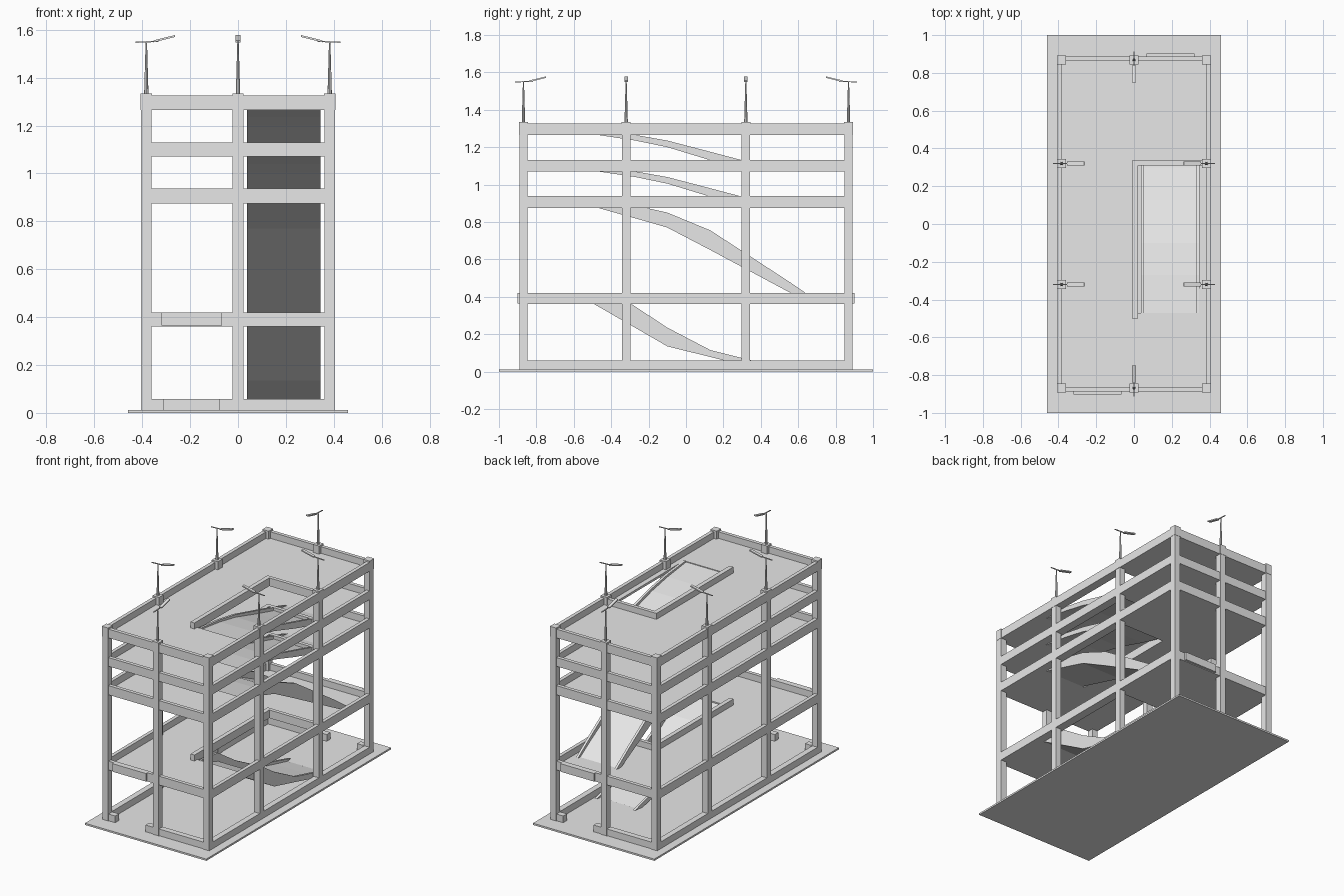
import bpy, bmesh
from math import atan2
from mathutils import Vector, Matrix

cube = bpy.data.objects.get("Cube")
if cube:
    bpy.data.objects.remove(cube, do_unlink=True)

concrete = bpy.data.materials.new("light_grey_concrete")
concrete.use_nodes = True
GREY = (0.8, 0.8, 0.8, 1)
concrete.diffuse_color = GREY
concrete.node_tree.nodes["Principled BSDF"].inputs["Base Color"].default_value = GREY


def finish(name, bm):
    bmesh.ops.recalc_face_normals(bm, faces=bm.faces)
    mesh = bpy.data.meshes.new(name)
    bm.to_mesh(mesh)
    bm.free()
    mesh.materials.append(concrete)
    obj = bpy.data.objects.new(name, mesh)
    bpy.context.collection.objects.link(obj)
    return obj


def add_box(bm, x0, x1, y0, y1, z0, z1):
    size = Matrix.Diagonal((x1 - x0, y1 - y0, z1 - z0, 1))
    mid = Matrix.Translation(((x0 + x1) / 2, (y0 + y1) / 2, (z0 + z1) / 2))
    bmesh.ops.create_cube(bm, size=1, matrix=mid @ size)


def boxes(name, specs):
    bm = bmesh.new()
    for spec in specs:
        add_box(bm, *spec)
    return finish(name, bm)


def add_strip(bm, upper, lower, x0, x1):
    """Extrude a side outline in the y-z plane across x."""
    outline = upper + lower[::-1]
    face = bm.faces.new([bm.verts.new((x0, y, z)) for y, z in outline])
    side = bmesh.ops.extrude_face_region(bm, geom=[face])["geom"]
    bmesh.ops.translate(bm, vec=(x1 - x0, 0, 0),
                        verts=[v for v in side if isinstance(v, bmesh.types.BMVert)])


# Main dimensions
BASE = 0.012
HX, HY = 0.405, 0.887          # outer faces of the frame
BEAM = 0.025
COL = 0.044
TOP = 1.325
SLAB = 0.015
FLOORS = {"first": (0.36, 0.42), "second": (0.875, 0.938),
          "third": (1.07, 1.13), "roof": (1.265, TOP)}
RAMP_X0, RAMP_X1 = 0.037, 0.345
HOLE_Y0, HOLE_Y1 = -0.47, 0.31

boxes("ground_plate", [(-0.46, 0.46, -1, 1, 0, BASE)])

# Columns around the perimeter
cx, cy = HX - COL / 2, HY - COL / 2 + 0.004
spots = [(sx * cx, sy) for sx in (-1, 1) for sy in (-cy, -0.32, 0.32, cy)]
spots += [(0, -cy), (0, cy)]
h = COL / 2
boxes("columns", [(x - h, x + h, y - h, y + h, BASE, TOP) for x, y in spots])
c = h + 0.002
boxes("column_caps", [(x - c, x + c, y - c, y + c, TOP - 0.06, TOP + 0.01) for x, y in spots])

# Floors: perimeter beams, slab with ramp opening, guard wall beside the opening
for name, (z0, z1) in FLOORS.items():
    beams = []
    for s in (-1, 1):
        xs = sorted((s * HX, s * (HX - BEAM)))
        ys = sorted((s * HY, s * (HY - BEAM)))
        beams += [(*xs, -HY, HY, z0, z1), (-HX + BEAM, HX - BEAM, *ys, z0, z1)]
    boxes(name + "_beams", beams)
    ix, iy = HX - BEAM, HY - BEAM
    boxes(name + "_slab", [
        (-ix, 0.02, -iy, iy, z0, z0 + SLAB),
        (0.02, ix, -iy, HOLE_Y0, z0, z0 + SLAB),
        (0.02, ix, HOLE_Y1, iy, z0, z0 + SLAB),
        (RAMP_X1, ix, HOLE_Y0, HOLE_Y1, z0, z0 + SLAB)])
    boxes(name + "_guard_wall", [
        (-0.01, 0.02, -0.5, 0.335, z0 + SLAB, z1 - 0.004),
        (0.02, ix, HOLE_Y1, 0.335, z0 + SLAB, z1 - 0.004)])

# Ground kerb with an entrance gap at the front and another at the back
K = 0.04
kerbs = [(s * HX - (K if s > 0 else 0), s * HX + (K if s < 0 else 0), -HY, HY, BASE, 0.058)
         for s in (-1, 1)]
for s in (-1, 1):
    ys = sorted((s * HY, s * (HY - K)))
    for a, b in ((-HX + K, -0.31), (-0.08, HX - K)):
        xs = sorted((-s * a, -s * b))
        kerbs.append((*xs, *ys, BASE, 0.058))
boxes("ground_kerb", kerbs)

# Header panels above the two entrances
boxes("front_header_panel", [(-0.32, -0.067, -0.902, -HY, 0.365, 0.42)])
boxes("back_header_panel", [(0.067, 0.32, HY, 0.902, 0.365, 0.42)])

# Ramps: kerb top line and underside line, as (y, z)
SHORT_TOP = [(-0.47, 0.02), (-0.27, 0), (-0.1, -0.03), (0.13, -0.09), (0.3, -0.135), (0.46, -0.18)]
SHORT_LOW = [(-0.47, 0), (-0.27, -0.03), (-0.1, -0.065), (0.13, -0.135), (0.3, -0.18), (0.46, -0.185)]


def lift(line, z):
    return [(y, v + z) for y, v in line]


RAMPS = {
    "roof": (lift(SHORT_TOP, 1.265), lift(SHORT_LOW, 1.265)),
    "third": (lift(SHORT_TOP, 1.07), lift(SHORT_LOW, 1.07)),
    "second": ([(-0.47, 0.895), (-0.22, 0.877), (-0.1, 0.85), (0.13, 0.755), (0.56, 0.475), (0.7, 0.378)],
               [(-0.47, 0.875), (-0.22, 0.805), (-0.1, 0.77), (0.13, 0.65), (0.56, 0.42), (0.65, 0.372)]),
    "first": ([(-0.47, 0.38), (-0.29, 0.36), (-0.1, 0.235), (0.13, 0.115), (0.35, 0.06), (0.5, 0.02)],
              [(-0.49, 0.36), (-0.29, 0.245), (-0.1, 0.135), (0.13, 0.078), (0.3, 0.035), (0.42, BASE)]),
}
KERB = 0.016
for name, (top, low) in RAMPS.items():
    bm = bmesh.new()
    deck = [((a[0] + b[0]) / 2, a[1] * 0.5 + b[1] * 0.5) for a, b in zip(top, low)]
    add_strip(bm, deck, low, RAMP_X0 + KERB, RAMP_X1 - KERB)
    add_strip(bm, top, low, RAMP_X0, RAMP_X0 + KERB)
    add_strip(bm, top, low, RAMP_X1 - KERB, RAMP_X1)
    finish(name + "_ramp", bm)


# Lamp posts: tapered pole, thin arm and a tilted head reaching inward
def lamp(name, x, y):
    bm = bmesh.new()
    z0, z1 = TOP + 0.01, 1.548
    bmesh.ops.create_cone(bm, cap_ends=True, segments=8, radius1=0.009, radius2=0.003,
                          depth=z1 - z0, matrix=Matrix.Translation((0, 0, (z0 + z1) / 2)))
    for a, b, w, t in (((-0.045, 1.548), (0.05, 1.552), 0.006, 0.005),
                       ((0.03, 1.552), (0.12, 1.574), 0.02, 0.008)):
        p, q = Vector((a[0], 0, a[1])), Vector((b[0], 0, b[1]))
        d = q - p
        place = Matrix.Translation((p + q) / 2) @ Matrix.Rotation(-atan2(d.z, d.x), 4, "Y")
        bmesh.ops.create_cube(bm, size=1, matrix=place @ Matrix.Diagonal((d.length, w, t, 1)))
    obj = finish(name, bm)
    obj.location = (x, y, 0)
    obj.rotation_euler.z = atan2(-y, 0) if x == 0 else atan2(0, -x)


for side, x in (("right", -cx), ("left", cx)):
    for end, y in (("front", -0.32), ("back", 0.32)):
        lamp(f"{side}_{end}_lamp", x, y)
lamp("front_lamp", 0, -cy)
lamp("back_lamp", 0, cy)
